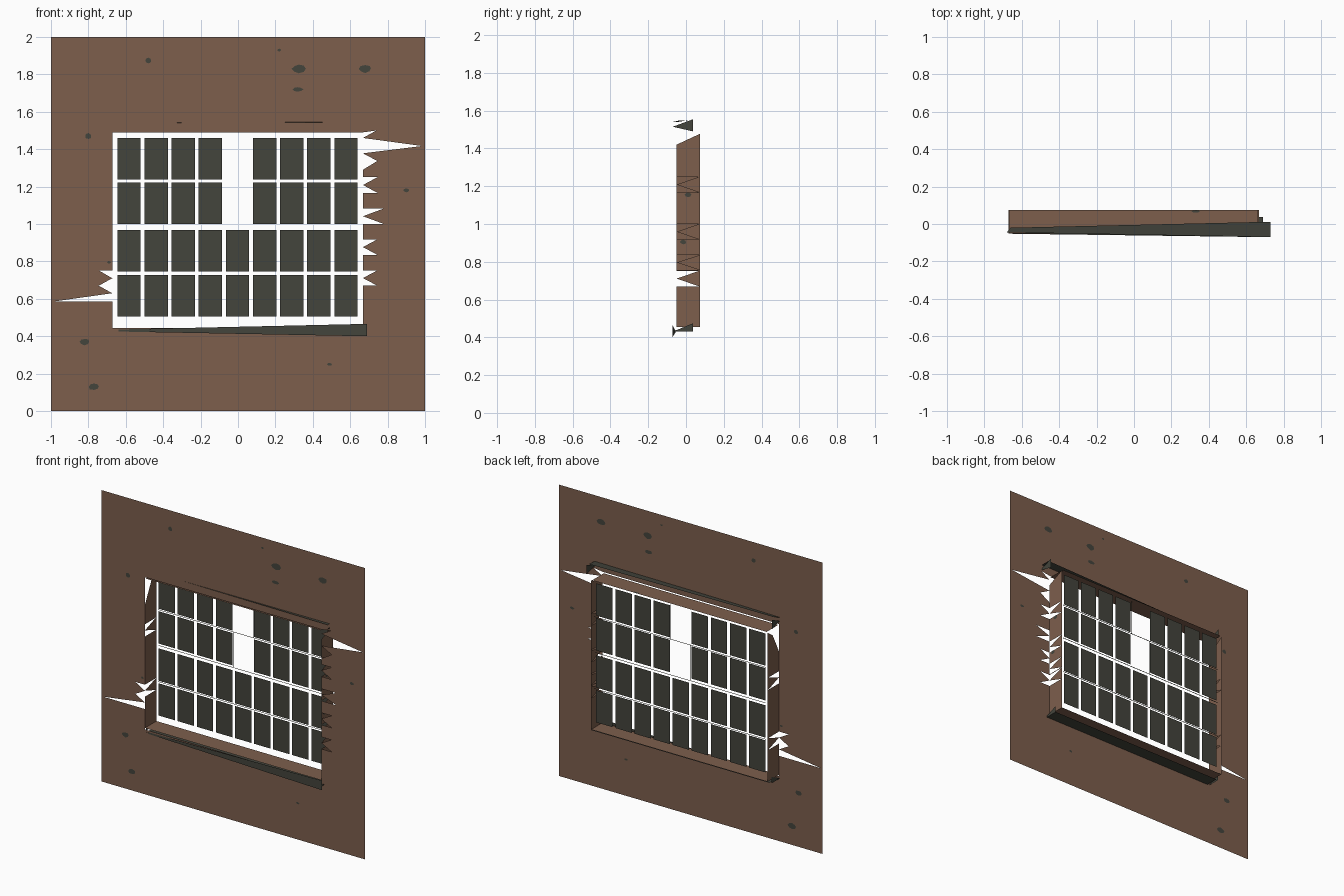
import bpy, bmesh, math, random
from mathutils import Vector

if "Cube" in bpy.data.objects:
    bpy.data.objects.remove(bpy.data.objects["Cube"])

random.seed(4)


def material(name, rgb):
    m = bpy.data.materials.new(name)
    m.diffuse_color = (*rgb, 1)
    m.use_nodes = True
    m.node_tree.nodes["Principled BSDF"].inputs["Base Color"].default_value = m.diffuse_color
    return m


BROWN = material("brown_plaster", (0.205, 0.113, 0.073))
DARK = material("dark_grey", (0.056, 0.058, 0.045))

WALL_Y, BACK_Y, PANE_Y = -0.05, 0.075, 0.06
LEFT, RIGHT, BOTTOM, TOP = -0.672, 0.668, 0.445, 1.49


def finish(name, bm, mat):
    me = bpy.data.meshes.new(name)
    bm.to_mesh(me)
    bm.free()
    me.materials.append(mat)
    ob = bpy.data.objects.new(name, me)
    bpy.context.collection.objects.link(ob)
    return ob


def sheet(name, mat, place, *loops):
    """Flat sheet from 2D outlines; later outlines are holes."""
    bm = bmesh.new()
    edges = []
    for loop in loops:
        vs = [bm.verts.new(place(*p)) for p in loop]
        edges += [bm.edges.new((vs[i - 1], vs[i])) for i in range(len(vs))]
    bmesh.ops.triangle_fill(bm, use_beauty=True, edges=edges,
                            normal=(place(1, 0) - place(0, 0)).cross(place(0, 1) - place(0, 0)))
    return finish(name, bm, mat)


def faces(name, mat, *polys):
    bm = bmesh.new()
    for poly in polys:
        bm.faces.new([bm.verts.new(p) for p in poly])
    return finish(name, bm, mat)


def at_y(y):
    return lambda a, b: Vector((a, y, b))


def at_x(x):
    return lambda a, b: Vector((x, a, b))


def at_z(z):
    return lambda a, b: Vector((a, b, z))


def rect(a0, a1, b0, b1):
    return [(a0, b0), (a1, b0), (a1, b1), (a0, b1)]


def teeth(edge, tip, pairs):
    """Saw-tooth notches, listed upwards; each pair has a flat top and bottom."""
    pts = []
    for z0, z1 in pairs:
        pts += [(edge, z0), (tip, z0), (edge, (z0 + z1) / 2), (tip, z1), (edge, z1)]
    return pts


# Wall with a notched window opening
right_side = [(RIGHT, BOTTOM)]
right_side += teeth(RIGHT, 0.745, [(0.67, 0.752), (0.835, 0.918)])
right_side += teeth(RIGHT, 0.78, [(1.0, 1.083)])
right_side += teeth(RIGHT, 0.745, [(1.167, 1.25)])
right_side += [(RIGHT, 1.29), (0.745, 1.337), (RIGHT, 1.378), (0.985, 1.417),
               (RIGHT, 1.46), (0.74, 1.5), (RIGHT, TOP)]
left_side = [(LEFT, BOTTOM), (LEFT, 0.585), (-0.99, 0.585), (LEFT, 0.63),
             (-0.745, 0.67), (LEFT, 0.71), (-0.745, 0.752), (LEFT, 0.752), (LEFT, TOP)]
sheet("wall", BROWN, at_y(WALL_Y), rect(-1, 1, 0, 2), right_side + left_side[::-1])

# Reveals: sheets lining the opening, notched along the wall edge
sheet("right_reveal", BROWN, at_x(RIGHT),
      [(BACK_Y, 0.455), (BACK_Y, 1.478), (WALL_Y, 1.42)]
      + teeth(WALL_Y, 0.07, [(0.67, 0.752), (0.757, 0.835), (0.918, 1.0), (1.167, 1.25)])[::-1]
      + [(WALL_Y, 0.455)])
sheet("left_reveal", BROWN, at_x(LEFT),
      [(BACK_Y, 0.455), (BACK_Y, 1.478), (0.02, 1.44), (WALL_Y, 1.3)]
      + teeth(WALL_Y, 0.07, [(0.67, 0.752), (1.083, 1.167)])[::-1]
      + [(WALL_Y, 0.455)])
sheet("top_reveal", BROWN, at_z(1.482), rect(-0.665, 0.66, WALL_Y, BACK_Y))
sheet("bottom_reveal", BROWN, at_z(0.455), rect(LEFT, RIGHT, WALL_Y, BACK_Y))

# Window panes: nine columns, four rows, two panes missing
rows = [(0.506, 0.727), (0.745, 0.967), (1.0, 1.222), (1.239, 1.46)]
for r, (z0, z1) in enumerate(rows):
    for c in range(9):
        if c == 4 and r > 1:
            continue
        x = -0.645 + c * 0.145
        sheet(f"pane_{r}_{c}", DARK, at_y(PANE_Y), rect(x, x + 0.125, z0, z1))

# Thin glazing strips seen edge-on
for z in (0.736, 0.985, 1.23):
    sheet("cross_strip", DARK, at_z(z), rect(-0.65, 0.65, PANE_Y, PANE_Y + 0.006))
for x, z0, z1 in ((0.072, 1.23, 1.468), (-0.075, 0.99, 1.23)):
    sheet("upright_strip", DARK, at_x(x), rect(PANE_Y, PANE_Y + 0.006, z0, z1))

# Lintel: tapering top sheet and triangular end caps
faces("lintel", DARK,
      [(-0.68, -0.045, 1.54), (0.73, -0.07, 1.545), (0.73, 0.012, 1.55), (-0.66, -0.02, 1.545)],
      [(0.73, -0.07, 1.515), (0.73, 0.038, 1.49), (0.73, 0.038, 1.555)],
      [(-0.68, -0.045, 1.515), (-0.68, 0.038, 1.49), (-0.68, 0.038, 1.555)])

# Sill: underside, wedge front and triangular end caps
faces("sill", DARK,
      [(-0.66, -0.052, 0.43), (0.69, -0.07, 0.43), (0.69, 0.038, 0.43), (-0.66, 0.038, 0.43)],
      [(-0.64, -0.056, 0.425), (0.69, -0.072, 0.4), (0.69, -0.072, 0.466), (-0.64, -0.056, 0.436)],
      [(0.69, -0.07, 0.43), (0.69, 0.038, 0.43), (0.69, 0.038, 0.475)],
      [(-0.675, -0.056, 0.43), (-0.675, 0.038, 0.43), (-0.675, 0.038, 0.475)])


# Chips in the plaster: thin ragged plates showing on both sides
def chip(place, a, b, w, h):
    ring = []
    for i in range(8):
        t = i * math.tau / 8
        k = random.uniform(0.85, 1.1) / 2
        ring.append((a + w * k * math.cos(t), b + h * k * math.sin(t)))
    sheet("plaster_chip", DARK, place, ring)


for x, z, w, h in [(-0.48, 1.875, .035, .03), (0.22, 1.93, .02, .014), (0.325, 1.83, .07, .045),
                   (0.68, 1.83, .07, .042), (0.32, 1.72, .055, .026), (-0.8, 1.47, .035, .03),
                   (0.9, 1.18, .035, .02), (-0.82, 0.37, .052, .034), (-0.77, 0.13, .06, .038),
                   (0.49, 0.25, .025, .015), (-0.69, 0.795, .02, .014)]:
    for off in (-0.001, 0.001):
        chip(at_y(WALL_Y + off), x, z, w, h)
for y, z in ((-0.015, 0.905), (0.01, 1.155)):
    chip(at_x(RIGHT + 0.001), y, z, 0.034, 0.025)
chip(at_z(1.483), 0.33, 0.068, 0.045, 0.014)
